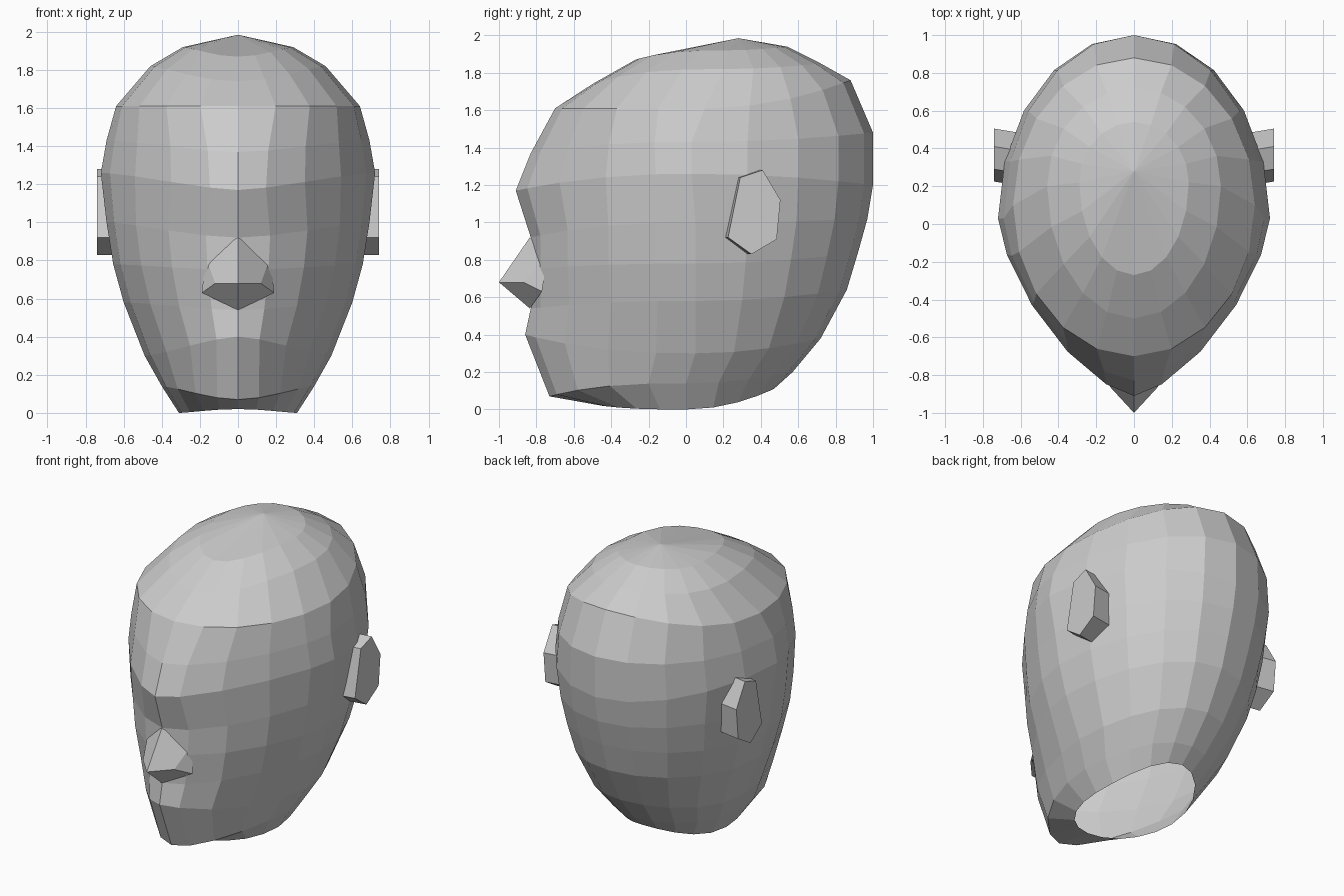
import bpy
import bmesh
from math import sin, cos, pi

default_cube = bpy.data.objects.get("Cube")
if default_cube:
    bpy.data.objects.remove(default_cube)

SEGMENTS = 20  # sides around the head

grey = bpy.data.materials.new("plain_grey")
grey.use_nodes = True
grey.diffuse_color = (0.6, 0.6, 0.6, 1)
grey.node_tree.nodes["Principled BSDF"].inputs["Base Color"].default_value = grey.diffuse_color


def finish(name, bm, recalc=True):
    """Turn a bmesh into a flat shaded grey object."""
    if recalc:
        bmesh.ops.recalc_face_normals(bm, faces=bm.faces[:])
    mesh = bpy.data.meshes.new(name)
    bm.to_mesh(mesh)
    bm.free()
    mesh.materials.append(grey)
    obj = bpy.data.objects.new(name, mesh)
    bpy.context.collection.objects.link(obj)
    return obj


def ring_point(ring, angle):
    """Point on an egg-shaped, tilted ring; angle 0 is the front."""
    (front_y, front_z), (width, side_y, side_z), (back_y, back_z), power = ring
    s, c = sin(angle), cos(angle)
    in_front = c > 0
    p = power if in_front else 1.0
    end_y, end_z = (front_y, front_z) if in_front else (back_y, back_z)
    x = width * abs(s) ** p * (1 if s > 0 else -1)
    y = side_y + (end_y - side_y) * abs(c) ** p
    z = side_z + (end_z - side_z) * abs(c) ** (3 if in_front else 2)
    return x, y, z


# Head rings: front (y, z), side (half width, y, z), back (y, z), front pointedness
rings = [
    ((-0.45, 0.02), (0.31, 0.0, 0.0), (0.47, 0.11), 1.0),     # open neck edge
    ((-0.73, 0.07), (0.40, 0.0, 0.14), (0.57, 0.2), 1.1),     # chin
    ((-0.86, 0.40), (0.49, 0.05, 0.30), (0.72, 0.38), 1.25),  # mouth
    ((-0.83, 0.54), (0.60, 0.05, 0.58), (0.86, 0.64), 1.25),  # nose base
    ((-0.83, 0.75), (0.655, 0.05, 0.78), (0.92, 0.84), 1.2),  # cheeks
    ((-0.83, 0.92), (0.69, 0.05, 1.0), (0.97, 1.02), 1.2),    # eye sockets
    ((-0.91, 1.17), (0.72, 0.03, 1.26), (1.0, 1.2), 1.35),    # brow
    ((-0.83, 1.37), (0.69, 0.03, 1.43), (1.0, 1.48), 1.25),   # forehead
    ((-0.70, 1.61), (0.64, 0.1, 1.61), (0.88, 1.76), 1.0),    # hairline
    ((-0.50, 1.74), (0.46, 0.2, 1.82), (0.72, 1.85), 1.0),    # upper skull
    ((-0.27, 1.87), (0.29, 0.22, 1.92), (0.54, 1.94), 1.0),   # crown
]
bm = bmesh.new()
loops = [[bm.verts.new(ring_point(r, 2 * pi * i / SEGMENTS)) for i in range(SEGMENTS)]
         for r in rings]
top = bm.verts.new((0, 0.28, 1.985))
for i in range(SEGMENTS):
    j = (i + 1) % SEGMENTS
    for low, high in zip(loops, loops[1:]):
        bm.faces.new((low[i], low[j], high[j], high[i]))
    bm.faces.new((loops[-1][i], loops[-1][j], top))
finish("head", bm)

# Nose: wedge with a flat, dark underside facing down
bm = bmesh.new()
bridge, tip, base = [bm.verts.new(p) for p in
                     ((0, -0.835, 0.92), (0, -1.0, 0.68), (0, -0.835, 0.54))]
for side in (1, -1):
    cheek, nostril, wing = [bm.verts.new((side * x, y, z)) for x, y, z in
                            ((0.17, -0.74, 0.82), (0.12, -0.87, 0.68), (0.19, -0.77, 0.63))]
    for face in ((bridge, tip, nostril, cheek), (cheek, nostril, wing),
                 (tip, base, wing, nostril)):
        bm.faces.new(face if side > 0 else face[::-1])
finish("nose", bm, recalc=False)

# Ears: six-sided slabs, slightly wider toward the head
ear_outline = [(0.29, 1.24), (0.41, 1.28), (0.505, 1.12),
               (0.485, 0.91), (0.35, 0.83), (0.225, 0.92)]
for name, side in (("left_ear", 1), ("right_ear", -1)):
    bm = bmesh.new()
    inner = [bm.verts.new((side * 0.56, y - 0.03, z)) for y, z in ear_outline]
    outer = [bm.verts.new((side * 0.74, y, z)) for y, z in ear_outline]
    bm.faces.new(inner)
    bm.faces.new(outer)
    for i in range(6):
        j = (i + 1) % 6
        bm.faces.new((inner[i], inner[j], outer[j], outer[i]))
    finish(name, bm)
